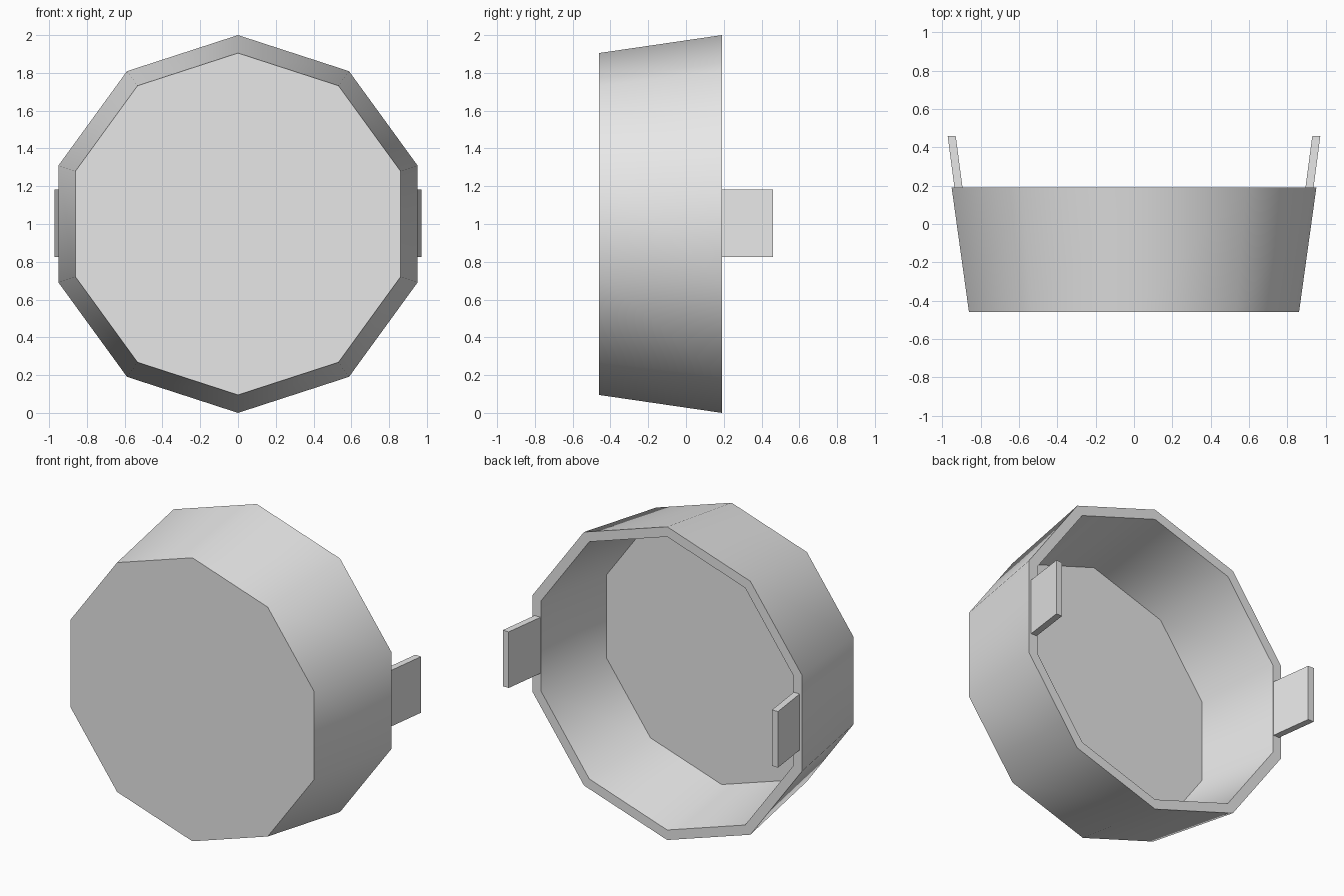
import bpy
import bmesh
import math

cube = bpy.data.objects.get("Cube")
if cube:
    bpy.data.objects.remove(cube, do_unlink=True)

grey = bpy.data.materials.new("light_grey")
grey.use_nodes = True
colour = (0.8, 0.8, 0.8, 1.0)
grey.diffuse_color = colour
grey.node_tree.nodes["Principled BSDF"].inputs["Base Color"].default_value = colour

SIDES = 10
CENTRE_Z = 1.0


def finish(name, bm):
    """Turn a bmesh into a named, coloured object."""
    bmesh.ops.recalc_face_normals(bm, faces=bm.faces)
    mesh = bpy.data.meshes.new(name)
    bm.to_mesh(mesh)
    bm.free()
    mesh.materials.append(grey)
    obj = bpy.data.objects.new(name, mesh)
    bpy.context.collection.objects.link(obj)
    return obj


# Tapered ten-sided tub: outer base, outer rim, inner rim, inner floor
profile = [(0.905, -0.46), (1.0, 0.19), (0.936, 0.19), (0.856, -0.36)]
bm = bmesh.new()
rings = []
for radius, y in profile:
    ring = []
    for i in range(SIDES):
        a = math.tau * i / SIDES
        ring.append(bm.verts.new((radius * math.sin(a), y, CENTRE_Z + radius * math.cos(a))))
    rings.append(ring)
for lower, upper in zip(rings, rings[1:]):
    for i in range(SIDES):
        j = (i + 1) % SIDES
        bm.faces.new((lower[i], lower[j], upper[j], upper[i]))
bm.faces.new(rings[0])
bm.faces.new(rings[-1])
tub = finish("tub", bm)

# Smooth around the walls, sharp at the rim, base and floor
bpy.ops.object.select_all(action="DESELECT")
tub.select_set(True)
bpy.context.view_layer.objects.active = tub
bpy.ops.object.shade_smooth_by_angle(angle=math.radians(45))

# Two flat handles that continue the flare of the side walls
for side, name in ((1, "left_handle"), (-1, "right_handle")):
    bm = bmesh.new()
    outline = [(0.893, 0.18), (0.935, 0.18), (0.972, 0.46), (0.93, 0.46)]
    face = bm.faces.new([bm.verts.new((side * x, y, 0.825)) for x, y in outline])
    top = bmesh.ops.extrude_face_region(bm, geom=[face])["geom"]
    moved = [v for v in top if isinstance(v, bmesh.types.BMVert)]
    bmesh.ops.translate(bm, verts=moved, vec=(0, 0, 0.358))
    finish(name, bm)
